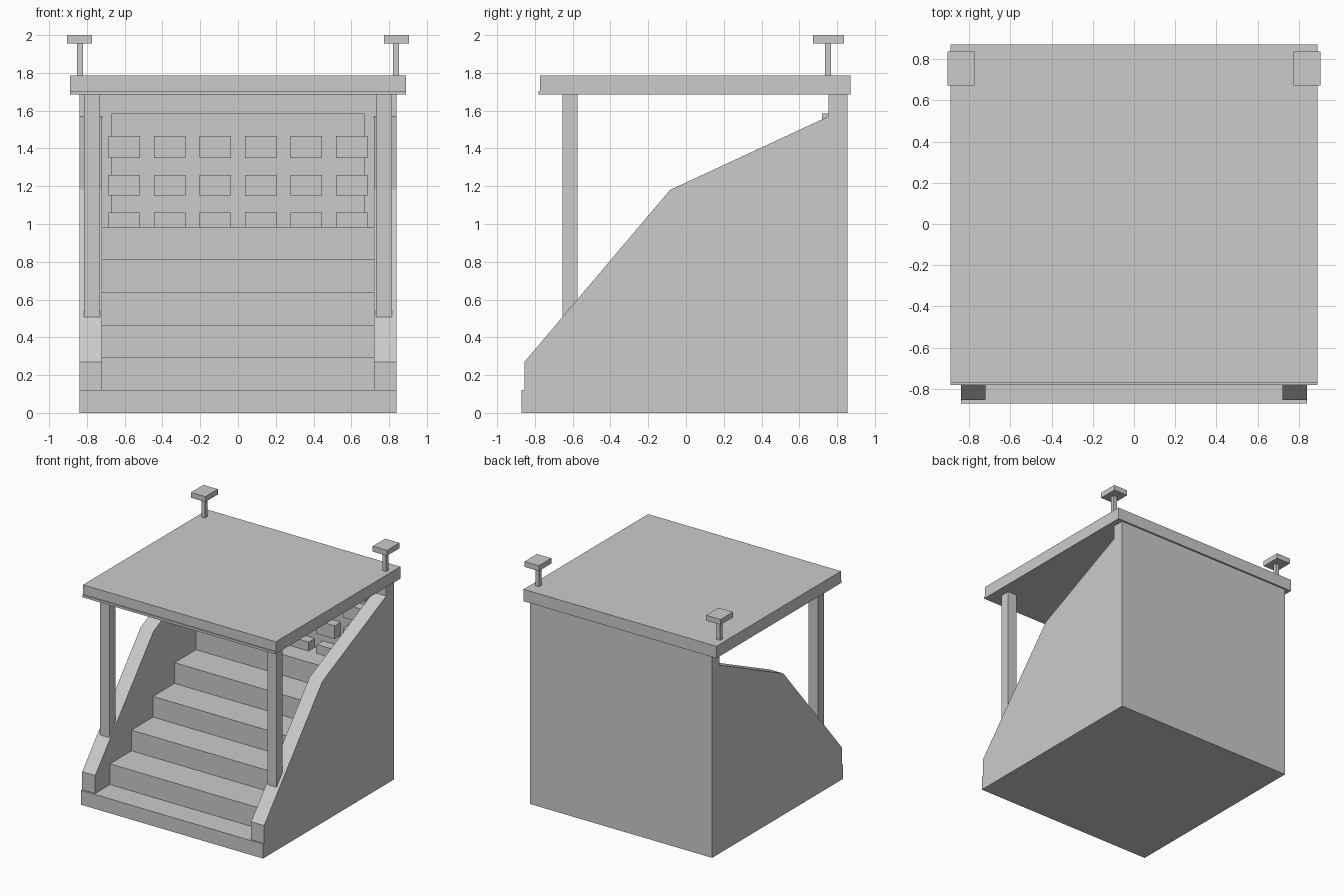
import bpy
import bmesh

cube = bpy.data.objects.get("Cube")
if cube:
    bpy.data.objects.remove(cube, do_unlink=True)

grey = bpy.data.materials.new("plain_grey")
grey.use_nodes = True
colour = (0.6, 0.6, 0.6, 1)
grey.diffuse_color = colour
grey.node_tree.nodes["Principled BSDF"].inputs["Base Color"].default_value = colour


def finish(name, bm):
    bmesh.ops.recalc_face_normals(bm, faces=bm.faces)
    mesh = bpy.data.meshes.new(name)
    bm.to_mesh(mesh)
    bm.free()
    mesh.materials.append(grey)
    obj = bpy.data.objects.new(name, mesh)
    bpy.context.collection.objects.link(obj)
    return obj


def extrude_x(name, profile, x0, x1):
    """Extrude a (y, z) outline from x0 to x1."""
    bm = bmesh.new()
    face = bm.faces.new([bm.verts.new((x0, y, z)) for y, z in profile])
    moved = bmesh.ops.extrude_face_region(bm, geom=[face])["geom"]
    verts = [v for v in moved if isinstance(v, bmesh.types.BMVert)]
    bmesh.ops.translate(bm, verts=verts, vec=(x1 - x0, 0, 0))
    return finish(name, bm)


def box(name, x, y, z):
    """Box from (min, max) ranges."""
    return extrude_x(name, [(y[0], z[0]), (y[1], z[0]), (y[1], z[1]), (y[0], z[1])], *x)


# Base slab and back wall
box("base", (-0.84, 0.84), (-0.87, 0.855), (0, 0.12))
box("back_wall", (-0.72, 0.72), (0.76, 0.855), (0.12, 1.685))

# Staircase as one stepped solid
base_z, rise, run, steps = 0.12, 0.173, 0.284, 5
outline = [(0.76, base_z)]
for i in range(steps):
    y = -0.66 + i * run
    outline += [(y, base_z + i * rise), (y, base_z + (i + 1) * rise)]
outline.append((0.76, base_z + steps * rise))
extrude_x("stairs", outline, -0.72, 0.72)

# Sloping side walls, roof posts and roof lamps, one of each per side
slope = [(-0.855, 0.12), (-0.855, 0.27), (-0.085, 1.18), (0.755, 1.57),
         (0.755, 1.685), (0.855, 1.685), (0.855, 0.12)]
for side, s in (("left", 1), ("right", -1)):
    def span(a, b):
        return tuple(sorted((s * a, s * b)))

    extrude_x(side + "_side_wall", slope, *span(0.72, 0.84))
    box(side + "_post", span(0.73, 0.815), (-0.655, -0.575), (0.5, 1.685))
    box(side + "_lamp_pole", span(0.82, 0.853), (0.735, 0.767), (1.78, 1.96))
    box(side + "_lamp_head", span(0.773, 0.905), (0.673, 0.837), (1.955, 2.0))

# Roof with a thin front lip
box("roof", (-0.89, 0.89), (-0.772, 0.87), (1.685, 1.785))
box("roof_lip", (-0.89, 0.89), (-0.782, -0.772), (1.685, 1.705))

# Board on the back wall, with a grid of raised blocks
box("back_board", (-0.67, 0.67), (0.72, 0.76), (0.985, 1.585))
for row, (low, high) in enumerate([(0.985, 1.06), (1.15, 1.26), (1.35, 1.465)]):
    for col in range(6):
        x = (col - 2.5) * 0.241
        box(f"block_{row + 1}_{col + 1}", (x - 0.083, x + 0.083), (0.64, 0.72), (low, high))
